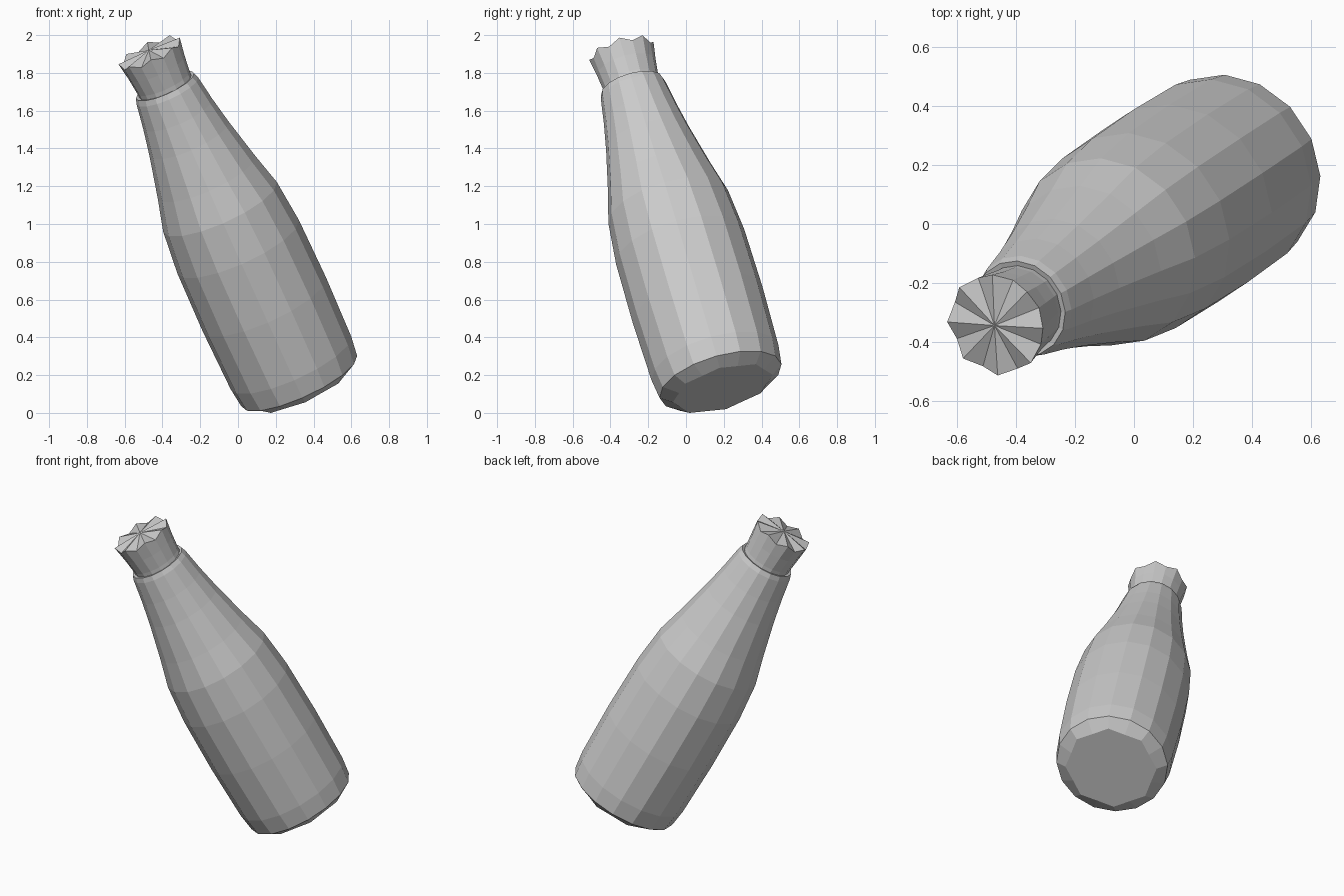
import bpy, bmesh, math
from mathutils import Matrix, Vector

if "Cube" in bpy.data.objects:
    bpy.data.objects.remove(bpy.data.objects["Cube"])

SIDES = 16
# Leaning frame: origin at the centre of the lowest wide ring, local z along the bottle
AXIS = Vector((-0.79, -0.522, 1.738)).normalized()
AZIMUTH = math.atan2(-AXIS.y, -AXIS.x)
FRAME = (Matrix.Translation((0.32, 0.18, 0.18))
         @ Matrix.Rotation(AZIMUTH, 4, 'Z')
         @ Matrix.Rotation(-math.acos(AXIS.z), 4, 'Y'))


def ring(bm, t, r, odd_t=0.0, odd_r=1.0):
    """Ring of vertices; every second one may be shifted along or scaled across the axis."""
    verts = []
    for i in range(SIDES):
        a = 2 * math.pi * (i + 0.5) / SIDES
        rr, tt = (r * odd_r, t + odd_t) if i % 2 else (r, t)
        verts.append(bm.verts.new((rr * math.cos(a), rr * math.sin(a), tt)))
    return verts


def turned(name, profile, start_t, end_t):
    """Skin the rings of a profile and close both ends with fans."""
    bm = bmesh.new()
    rings = [ring(bm, *p) for p in profile]
    for lo, hi in zip(rings, rings[1:]):
        for i in range(SIDES):
            j = (i + 1) % SIDES
            bm.faces.new((lo[i], lo[j], hi[j], hi[i]))
    for rim, t in ((rings[0], start_t), (rings[-1], end_t)):
        c = bm.verts.new((0, 0, t))
        for i in range(SIDES):
            bm.faces.new((c, rim[i], rim[(i + 1) % SIDES]))
    bmesh.ops.recalc_face_normals(bm, faces=bm.faces)
    bm.transform(FRAME)
    me = bpy.data.meshes.new(name)
    bm.to_mesh(me)
    bm.free()
    ob = bpy.data.objects.new(name, me)
    bpy.context.collection.objects.link(ob)
    return ob


# Body: scalloped base edge, slightly bulging sides, tapered neck with a small ledge
body = turned("bottle_body", [
    (-0.055, 0.275, 0.0, 0.92),
    (-0.01, 0.335), (0.10, 0.349), (0.45, 0.357), (0.80, 0.352),
    (1.04, 0.329), (1.22, 0.282), (1.45, 0.229), (1.60, 0.200),
    (1.74, 0.178), (1.77, 0.168), (1.765, 0.145)], -0.055, 1.765)

# Cap: flares outward, with alternating high and low points on the rim
cap = turned("bottle_cap", [
    (1.74, 0.150), (1.79, 0.151), (1.88, 0.161),
    (1.98, 0.177, -0.025, 0.95)], 1.74, 1.985)

# Rest the lowest point on the ground
low = min(v.co.z for ob in (body, cap) for v in ob.data.vertices)
for ob in (body, cap):
    ob.data.transform(Matrix.Translation((0, 0, -low)))
